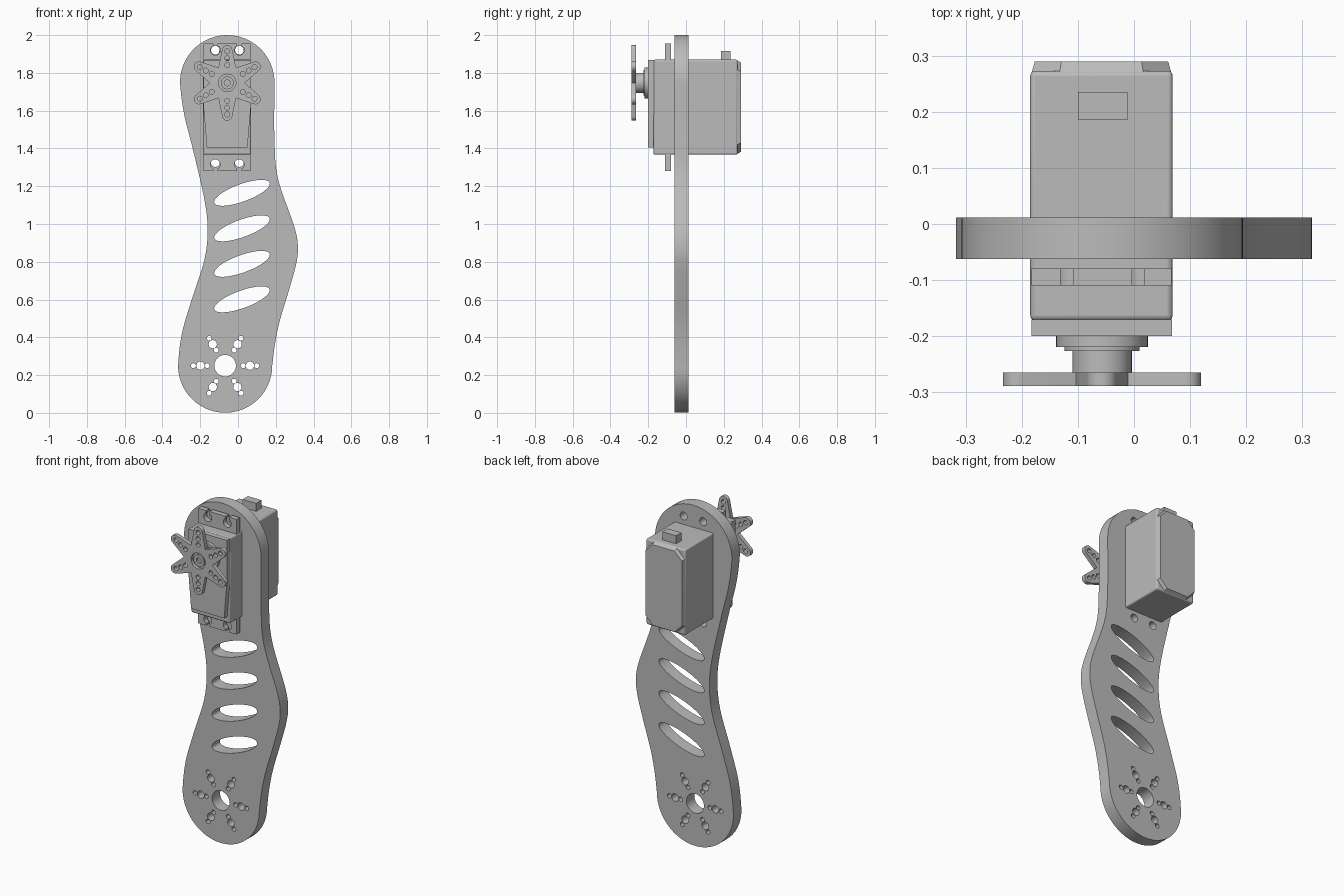
import bpy, bmesh
from math import sin, cos, radians, pi
from mathutils import Matrix, Vector

if "Cube" in bpy.data.objects:
    bpy.data.objects.remove(bpy.data.objects["Cube"], do_unlink=True)

grey = bpy.data.materials.new("plain_grey")
grey.use_nodes = True
grey.diffuse_color = (0.5, 0.5, 0.5, 1)
grey.node_tree.nodes["Principled BSDF"].inputs["Base Color"].default_value = (0.5, 0.5, 0.5, 1)


def finish(obj, smooth=True):
    obj.data.materials.clear()
    obj.data.materials.append(grey)
    bpy.ops.object.select_all(action='DESELECT')
    obj.select_set(True)
    bpy.context.view_layer.objects.active = obj
    if smooth:
        bpy.ops.object.shade_smooth_by_angle(angle=radians(30))
    return obj


def arc(cx, cz, r, start=0, end=360, n=32):
    """Points on an arc; a full circle leaves out the repeated end point."""
    last = n if end - start == 360 else n - 1
    angles = [radians(start + (end - start) * i / last) for i in range(n)]
    return [(cx + r * cos(a), cz + r * sin(a)) for a in angles]


def ellipse(cx, cz, a, b, tilt, n=48):
    c, s = cos(tilt), sin(tilt)
    return [(cx + a * x * c - b * z * s, cz + a * x * s + b * z * c) for x, z in arc(0, 0, 1, n=n)]


def flow(points, steps=10):
    """Smooth curve through the points, vertical at both ends; ends left out."""
    p = [Vector(q) for q in points]
    first = Vector((p[0].x, 2 * p[0].y - p[1].y))
    last = Vector((p[-1].x, 2 * p[-1].y - p[-2].y))
    p = [first] + p + [last]
    out = []
    for a, b, c, d in zip(p, p[1:], p[2:], p[3:]):
        for i in range(steps):
            t = i / steps
            v = 0.5 * (2 * b + (c - a) * t + (2 * a - 5 * b + 4 * c - d) * t ** 2
                       + (3 * b - a - 3 * c + d) * t ** 3)
            out.append((v.x, v.y))
    return out[1:]


def slab(name, outlines, y0, y1, back_scale=1.0):
    """Front-facing outline with holes, given depth from y0 to y1."""
    curve = bpy.data.curves.new(name, 'CURVE')
    curve.dimensions = '2D'
    curve.fill_mode = 'BOTH'
    curve.extrude = (y1 - y0) / 2
    for pts in outlines:
        spline = curve.splines.new('POLY')
        spline.points.add(len(pts) - 1)
        for point, (x, z) in zip(spline.points, pts):
            point.co = (x, z, 0, 1)
        spline.use_cyclic_u = True
    temp = bpy.data.objects.new(name + "_curve", curve)
    bpy.context.collection.objects.link(temp)
    graph = bpy.context.evaluated_depsgraph_get()
    mesh = bpy.data.meshes.new_from_object(temp.evaluated_get(graph))
    bpy.data.objects.remove(temp, do_unlink=True)
    mesh.transform(Matrix.Translation((0, (y0 + y1) / 2, 0)) @ Matrix.Rotation(pi / 2, 4, 'X'))
    bm = bmesh.new()
    bm.from_mesh(mesh)
    bmesh.ops.remove_doubles(bm, verts=bm.verts, dist=1e-5)
    if back_scale != 1:
        back = [v for v in bm.verts if v.co.y > (y0 + y1) / 2]
        mid = sum((v.co for v in back), Vector()) / len(back)
        for v in back:
            v.co = mid + (v.co - mid) * back_scale
    bmesh.ops.recalc_face_normals(bm, faces=bm.faces)
    bm.to_mesh(mesh)
    bm.free()
    obj = bpy.data.objects.new(name, mesh)
    bpy.context.collection.objects.link(obj)
    return finish(obj)


def box(name, x0, x1, y0, y1, z0, z1, bevel=0.0):
    bpy.ops.mesh.primitive_cube_add(size=1)
    obj = bpy.context.object
    obj.name = name
    obj.data.transform(Matrix.Translation(((x0 + x1) / 2, (y0 + y1) / 2, (z0 + z1) / 2))
                       @ Matrix.Diagonal((x1 - x0, y1 - y0, z1 - z0, 1)))
    if bevel:
        mod = obj.modifiers.new("rounded_edges", 'BEVEL')
        mod.width, mod.segments = bevel, 3
    return finish(obj, smooth=bool(bevel))


AXIS_X, AXIS_Z = -0.057, 1.747        # output shaft
LOW_X, LOW_Z = -0.068, 0.25           # lower joint
SCREW_X = (-0.12, 0.007)

# Leg plate: round ends joined by flowing sides
left_side = flow([(-0.307, 1.75), (-0.285, 1.58), (-0.24, 1.4), (-0.178, 1.13), (-0.161, 0.97),
                  (-0.178, 0.81), (-0.245, 0.6), (-0.297, 0.42), (-0.317, 0.25)])
right_side = flow([(0.182, 0.25), (0.212, 0.45), (0.27, 0.65), (0.306, 0.78), (0.317, 0.87),
                   (0.3, 0.98), (0.212, 1.24), (0.193, 1.45), (0.193, 1.75)])
outline = (arc(-0.057, 1.75, 0.25, 0, 180, 40) + left_side
           + arc(LOW_X, LOW_Z, 0.249, 180, 360, 40) + right_side)
outline = [(x, max(0, z)) for x, z in outline]
holes = [ellipse(0.021, 1.165 - 0.188 * i, 0.156, 0.046, radians(20)) for i in range(4)]
holes.append(arc(LOW_X, LOW_Z, 0.057))
for k in range(6):
    a = k * pi / 3
    for dist, r in ((0.095, 0.013), (0.131, 0.022), (0.168, 0.013)):
        holes.append(arc(LOW_X + dist * cos(a), LOW_Z + dist * sin(a), r, n=16))
for x in SCREW_X:
    holes += [arc(x, 1.92, 0.023, n=20), arc(x, 1.325, 0.023, n=20)]
slab("leg_plate", [outline] + holes, -0.062, 0.012)

# Servo case and the chamfered cover on its back
box("servo_case", -0.185, 0.069, -0.172, 0.273, 1.367, 1.87, 0.009)
x0, x1, z0, z1, c = -0.183, 0.067, 1.369, 1.868, 0.05
cover = [(x0 + c, z0), (x1 - c, z0), (x1, z0 + c), (x1, z1 - c),
         (x1 - c, z1), (x0 + c, z1), (x0, z1 - c), (x0, z0 + c)]
slab("back_cover", [cover], 0.268, 0.29, 0.95)
box("cable_block", -0.1, -0.012, 0.185, 0.235, 1.86, 1.917)

# Front cover, narrowing toward its lower end
front = [(-0.165, 1.405), (0.05, 1.405), (0.068, 1.62), (0.068, 1.868), (-0.183, 1.868), (-0.183, 1.62)]
slab("front_cover", [front], -0.2, -0.17)

# Mounting flange with open keyhole slots at both ends
TOP, BOTTOM = 1.956, 1.28
top_edge = [(-0.183, TOP)]
for x in SCREW_X:
    key = arc(x, 1.92, 0.026, 115, 425, 20)
    top_edge += [(key[0][0], TOP)] + key + [(key[-1][0], TOP)]
top_edge.append((0.067, TOP))
bottom_edge = [(x, TOP + BOTTOM - z) for x, z in reversed(top_edge)]
slab("mounting_flange", [top_edge + bottom_edge], -0.11, -0.079)

# Stepped output shaft and its screw
for name, r, y0, y1 in (("shaft_boss", 0.082, -0.219, -0.195), ("shaft_collar", 0.067, -0.226, -0.21),
                        ("output_shaft", 0.053, -0.27, -0.22)):
    slab(name, [arc(AXIS_X, AXIS_Z, r, n=40)], y0, y1)
slab("horn_screw", [arc(AXIS_X, AXIS_Z, 0.034), arc(AXIS_X, AXIS_Z, 0.016, n=20)], -0.283, -0.268)

# Six-armed horn
star, horn_holes = [], [arc(AXIS_X, AXIS_Z, 0.046, n=40)]
for k in range(6):
    deg = 30 + 60 * k
    a, valley = radians(deg), radians(deg + 30)
    star += arc(AXIS_X + 0.173 * cos(a), AXIS_Z + 0.173 * sin(a), 0.027, deg - 80, deg + 80, 12)
    star.append((AXIS_X + 0.093 * cos(valley), AXIS_Z + 0.093 * sin(valley)))
    for dist in (0.095, 0.131, 0.167):
        horn_holes.append(arc(AXIS_X + dist * cos(a), AXIS_Z + dist * sin(a), 0.013, n=16))
slab("servo_horn", [star] + horn_holes, -0.289, -0.265)
